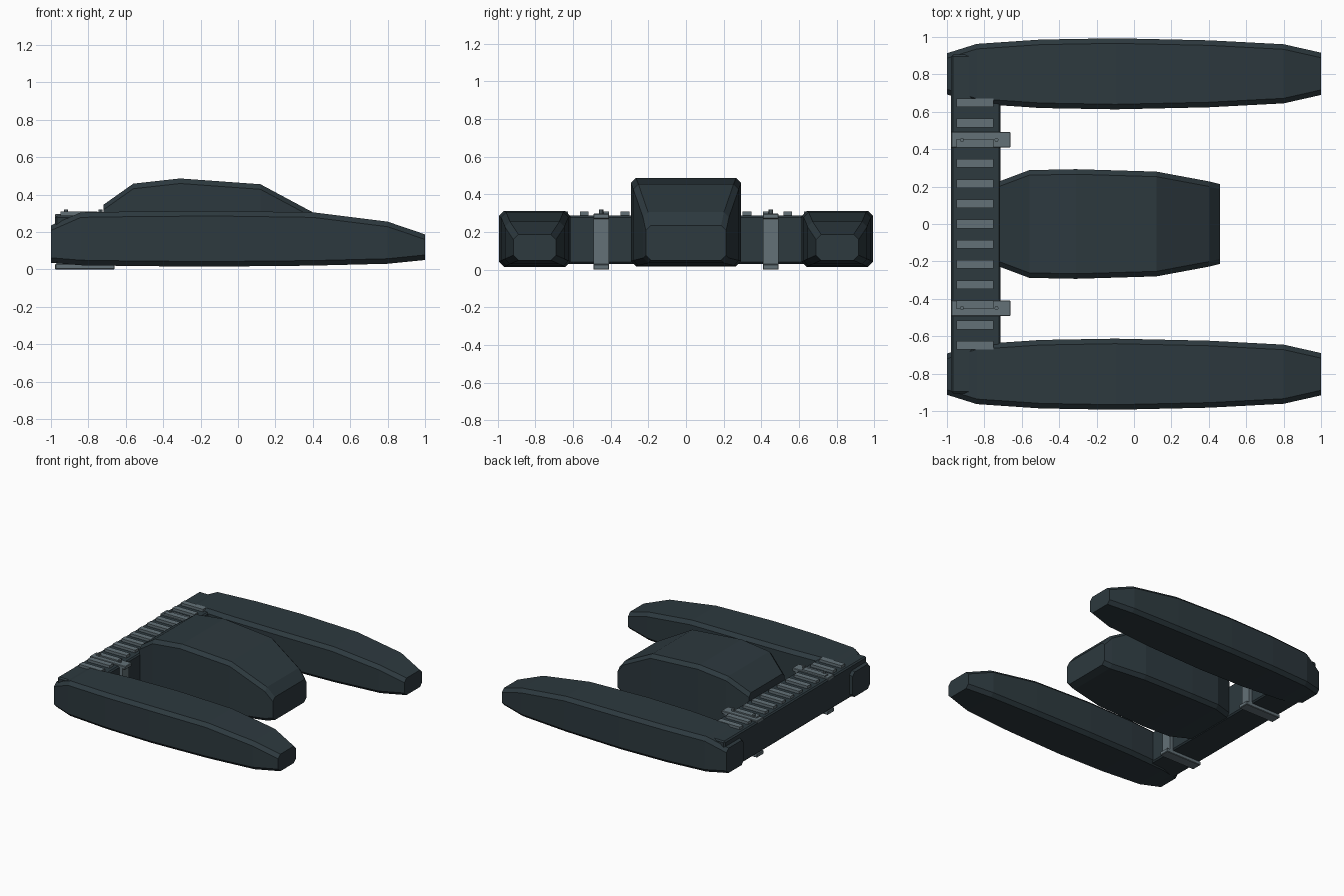
import bpy
import bmesh

cube = bpy.data.objects.get("Cube")
if cube:
    bpy.data.objects.remove(cube)


def material(name, rgb):
    m = bpy.data.materials.new(name)
    m.use_nodes = True
    m.diffuse_color = (*rgb, 1)
    m.node_tree.nodes["Principled BSDF"].inputs["Base Color"].default_value = (*rgb, 1)
    return m


DARK = material("dark slate", (0.026, 0.041, 0.049))
GREY = material("steel grey", (0.125, 0.165, 0.185))


def finish(name, bm, mat):
    bmesh.ops.recalc_face_normals(bm, faces=bm.faces)
    mesh = bpy.data.meshes.new(name)
    bm.to_mesh(mesh)
    bm.free()
    mesh.materials.append(mat)
    ob = bpy.data.objects.new(name, mesh)
    bpy.context.collection.objects.link(ob)
    return ob


def loft(name, stations, y, c, mat):
    """Chamfered box sections along x; station = x, half width, bottom, top."""
    bm = bmesh.new()
    rings = []
    for x, w, lo, hi in stations:
        half = [(w - c, lo), (w, lo + c), (w, hi - c), (w - c, hi)]
        ring = half + [(-a, b) for a, b in reversed(half)]
        rings.append([bm.verts.new((x, y + a, b)) for a, b in ring])
    for r, s in zip(rings, rings[1:]):
        for i in range(8):
            j = (i + 1) % 8
            bm.faces.new((r[i], r[j], s[j], s[i]))
    bm.faces.new(rings[0])
    bm.faces.new(rings[-1])
    return finish(name, bm, mat)


def box(name, xs, ys, zs, mat, bevel=0.0):
    bm = bmesh.new()
    bmesh.ops.create_cube(bm, size=1)
    for v in bm.verts:
        v.co = [r[0] if k < 0 else r[1] for k, r in zip(v.co, (xs, ys, zs))]
    if bevel:
        bmesh.ops.bevel(bm, geom=bm.edges[:], offset=bevel, segments=1, affect='EDGES')
    return finish(name, bm, mat)


# Long side pontoons
pontoon = [(-1, .11, .035, .235), (-.84, .16, .022, .305), (-.5, .183, .017, .31),
           (-.1, .19, .015, .312), (.4, .179, .02, .305), (.8, .158, .03, .255),
           (1, .113, .05, .187)]
# Central cabin with a sloped nose
cabin = [(-.72, .228, .035, .345), (-.56, .288, .022, .458), (-.31, .293, .018, .486),
         (.12, .28, .022, .455), (.40, .228, .035, .305), (.46, .213, .05, .235)]
loft("cabin", cabin, 0, .027, DARK)

# Rear cross beam
box("cross_beam", (-.978, -.713), (-.905, .905), (.03, .287), DARK, .01)

# Deck slats across the beam
for i in range(-6, 7):
    y = i * .108
    box("deck_slat", (-.948, -.75), (y - .023, y + .023), (.28, .308), GREY)

for side, label in ((1, "left"), (-1, "right")):
    loft(label + "_pontoon", pontoon, side * .803, .027, DARK)
    # Clamp wrapped round the beam
    ys = (side * .45 - .042, side * .45 + .042)
    box(label + "_clamp_top", (-.978, -.66), ys, (.27, .297), GREY, .004)
    box(label + "_clamp_bottom", (-.978, -.66), ys, (0, .03), GREY, .004)
    box(label + "_clamp_web", (-.715, -.685), ys, (.02, .285), GREY)
    # Clamp bolts
    for x in (-.92, -.735):
        bm = bmesh.new()
        bmesh.ops.create_cone(bm, cap_ends=True, segments=8, radius1=.011,
                              radius2=.011, depth=.035)
        bmesh.ops.translate(bm, verts=bm.verts, vec=(x, side * .45, .303))
        finish(label + "_clamp_bolt", bm, GREY)
